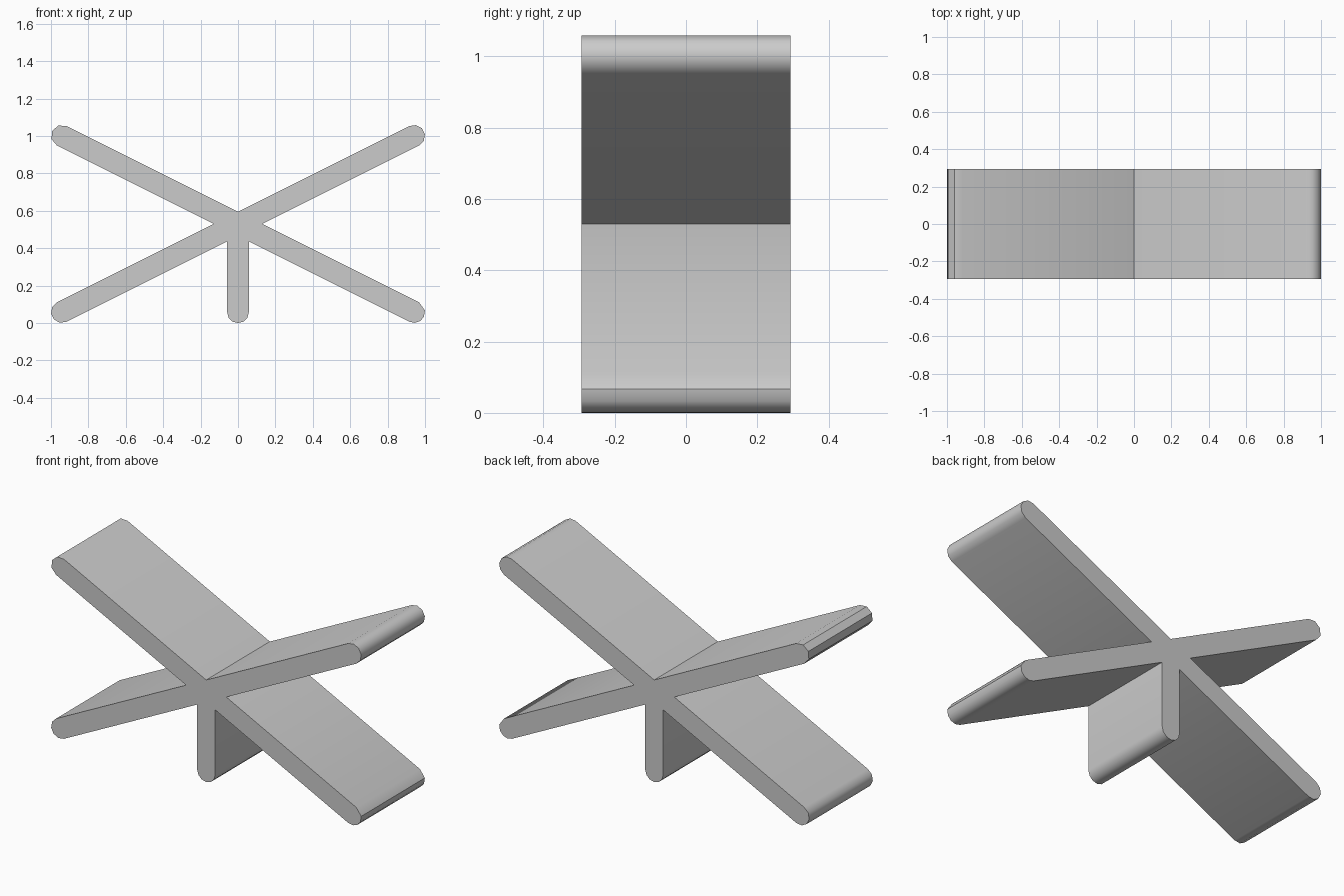
import bpy, bmesh, math
from mathutils import Vector

cube = bpy.data.objects.get("Cube")
if cube:
    bpy.data.objects.remove(cube)

HALF = 0.058      # half the slab thickness
DEPTH = 0.293     # half the depth front to back
HUB = 0.53        # height where the slabs cross
REACH = 0.942     # x of the rounded tip centres
RISE = 0.471      # height of the tip centres from the hub

grey = bpy.data.materials.new("light grey")
grey.use_nodes = True
colour = (0.6, 0.6, 0.6, 1)
grey.diffuse_color = colour
grey.node_tree.nodes["Principled BSDF"].inputs["Base Color"].default_value = colour


def cap(x, z, facing, turns):
    """Rounded slab end, as points at angles measured from its facing."""
    return [Vector((x + HALF * math.cos(math.radians(facing + t)), 0,
                    z + HALF * math.sin(math.radians(facing + t)))) for t in turns]


def even(count):
    return [-90 + 180 * i / count for i in range(count + 1)]


slope = math.degrees(math.atan2(RISE, REACH))
gap = HALF / math.cos(math.radians(slope))
notch = HUB - gap - HALF * RISE / REACH

# Outline, anticlockwise: each rounded end followed by the notch after it
outline = cap(REACH, HUB + RISE, slope, even(5))
outline.append(Vector((0, 0, HUB + gap)))
outline += cap(-REACH, HUB + RISE, 180 - slope, even(4))
outline.append(Vector((-gap * REACH / RISE, 0, HUB)))
outline += cap(-REACH, HUB - RISE, 180 + slope, even(5))
outline.append(Vector((-HALF, 0, notch)))
outline += cap(0, HALF, 270, even(6))
outline.append(Vector((HALF, 0, notch)))
outline += cap(REACH, HUB - RISE, -slope, [-90, -60, -30, 0, 35, 90])
outline.append(Vector((gap * REACH / RISE, 0, HUB)))

# Extrude the outline from front to back
bm = bmesh.new()
front = bm.faces.new([bm.verts.new(p - Vector((0, DEPTH, 0))) for p in outline])
result = bmesh.ops.extrude_face_region(bm, geom=[front], use_keep_orig=True)
back = [v for v in result["geom"] if isinstance(v, bmesh.types.BMVert)]
bmesh.ops.translate(bm, verts=back, vec=(0, 2 * DEPTH, 0))
bmesh.ops.recalc_face_normals(bm, faces=bm.faces)

mesh = bpy.data.meshes.new("crossed_slabs")
bm.to_mesh(mesh)
bm.free()
mesh.materials.append(grey)
slabs = bpy.data.objects.new("crossed_slabs", mesh)
bpy.context.collection.objects.link(slabs)
bpy.context.view_layer.objects.active = slabs
slabs.select_set(True)
bpy.ops.object.shade_smooth_by_angle(angle=math.radians(40))
